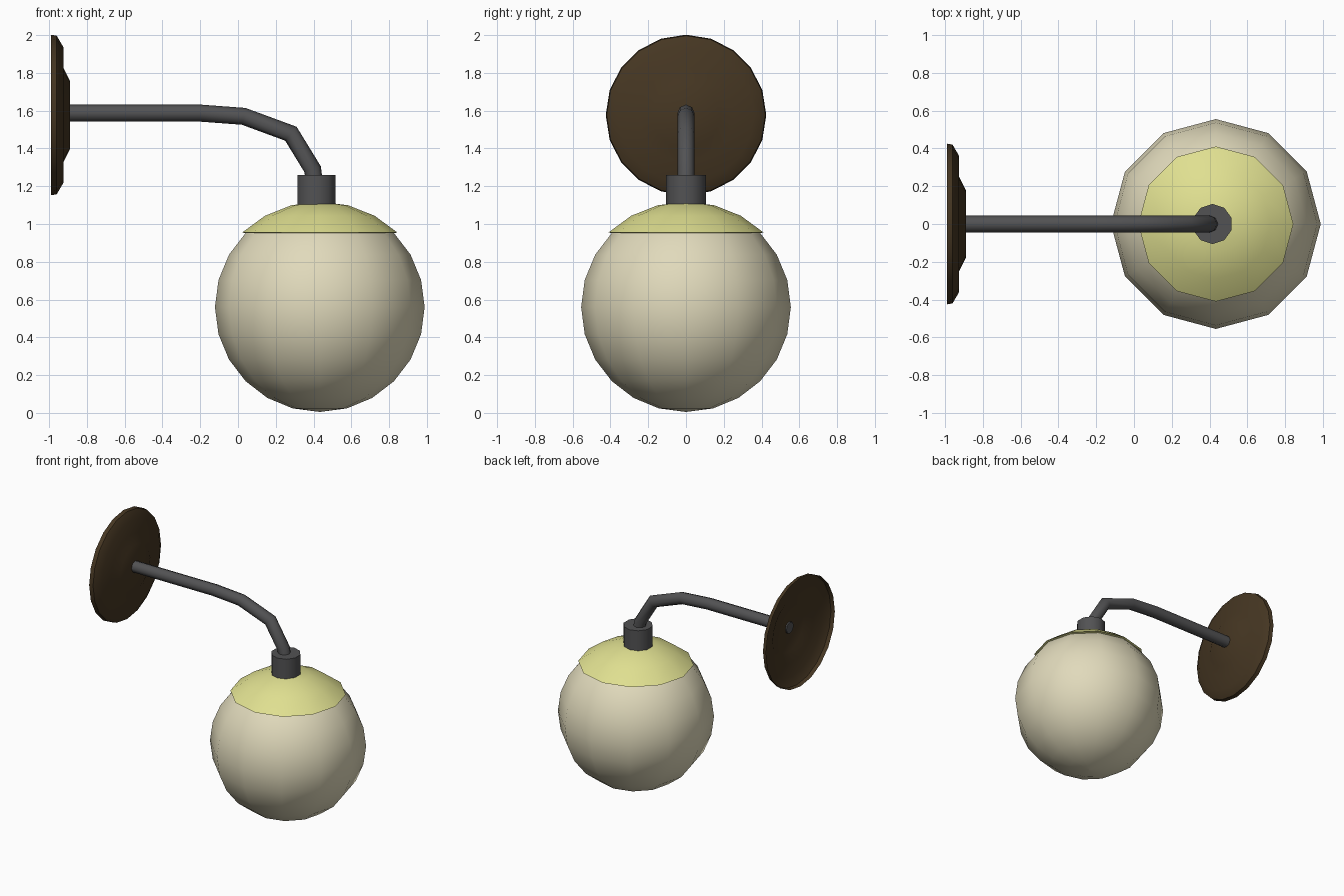
import bpy, math
from math import sin, cos, pi, radians
from mathutils import Vector

if "Cube" in bpy.data.objects:
    bpy.data.objects.remove(bpy.data.objects["Cube"])


def material(name, rgb):
    m = bpy.data.materials.new(name)
    m.diffuse_color = (*rgb, 1)
    m.use_nodes = True
    m.node_tree.nodes["Principled BSDF"].inputs["Base Color"].default_value = m.diffuse_color
    return m


BROWN = material("dark brown", (0.060, 0.037, 0.016))
IRON = material("iron grey", (0.085, 0.085, 0.088))
YELLOW = material("pale yellow", (0.74, 0.74, 0.28))
CREAM = material("cream glass", (0.75, 0.70, 0.50))


def make(name, verts, faces, mat, angle):
    me = bpy.data.meshes.new(name)
    me.from_pydata(verts, [], faces)
    me.materials.append(mat)
    ob = bpy.data.objects.new(name, me)
    bpy.context.collection.objects.link(ob)
    bpy.ops.object.select_all(action='DESELECT')
    ob.select_set(True)
    bpy.context.view_layer.objects.active = ob
    bpy.ops.object.shade_smooth_by_angle(angle=radians(angle))
    return ob


def skin(rings, closed_start, closed_end):
    """Join equal rings of points into a tube, with optional end caps."""
    n = len(rings[0])
    verts = [p for ring in rings for p in ring]
    faces = [(k * n + i, k * n + (i + 1) % n, (k + 1) * n + (i + 1) % n, (k + 1) * n + i)
             for k in range(len(rings) - 1) for i in range(n)]
    if closed_start:
        faces.append(tuple(reversed(range(n))))
    if closed_end:
        faces.append(tuple(range((len(rings) - 1) * n, len(rings) * n)))
    return verts, faces


def lathe(name, profile, n, centre, mat, angle, start=True, end=True, along_x=False, phase=0):
    rings = []
    for r, h in profile:
        ring = []
        for i in range(n):
            a = 2 * pi * i / n + phase
            u, v = r * cos(a), r * sin(a)
            ring.append(Vector(centre) + Vector((h, u, v) if along_x else (u, v, h)))
        rings.append(ring)
    return make(name, *skin(rings, start, end), mat, angle)


# Wall plate: stepped disc, hollow at the back
lathe("wall_plate", [(0.425, 0), (0.42, 0.03), (0.36, 0.065), (0.25, 0.065), (0.18, 0.10)],
      20, (-0.99, 0, 1.577), BROWN, 35, start=False, along_x=True)

# Bent arm: mitred octagonal tube along a flat path
path = [Vector(p) for p in [(-0.90, 0, 1.587), (-0.2, 0, 1.587), (0.03, 0, 1.57),
                            (0.28, 0, 1.478), (0.395, 0, 1.29), (0.41, 0, 1.18)]]
rings = []
for k, p in enumerate(path):
    d0 = (p - path[max(k - 1, 0)]).normalized()
    d1 = (path[min(k + 1, len(path) - 1)] - p).normalized()
    t = (d0 + d1).normalized()
    up = Vector((-t.z, 0, t.x)) / max(t.dot(d1), t.dot(d0))
    rings.append([p + 0.045 * (Vector((0, cos(a), 0)) + up * sin(a))
                  for a in [2 * pi * i / 8 for i in range(8)]])
make("arm", *skin(rings, True, True), IRON, 50)

# Socket
lathe("socket", [(0.106, 1.09), (0.106, 1.26)], 10, (0.415, 0, 0), IRON, 40, phase=pi / 2)

# Glass globe: twelve sides, twelve rings
R, CX, CZ = 0.555, 0.433, 0.56
globe = [(R * sin(radians(a)) + 1e-4, -R * cos(radians(a))) for a in range(0, 181, 15)]
lathe("globe", globe, 12, (CX, 0, CZ), CREAM, 60)

# Shade cap: slightly wider dome over the globe, with a short turned-in rim
cap = [(1.045 * R * sin(radians(a)) + 1e-4, R * cos(radians(a)) + 0.003) for a in (45, 30, 15, 0)]
lathe("shade_cap", [(0.385, cap[0][1] - 0.006)] + cap, 12, (CX, 0, CZ), YELLOW, 60, start=False)
